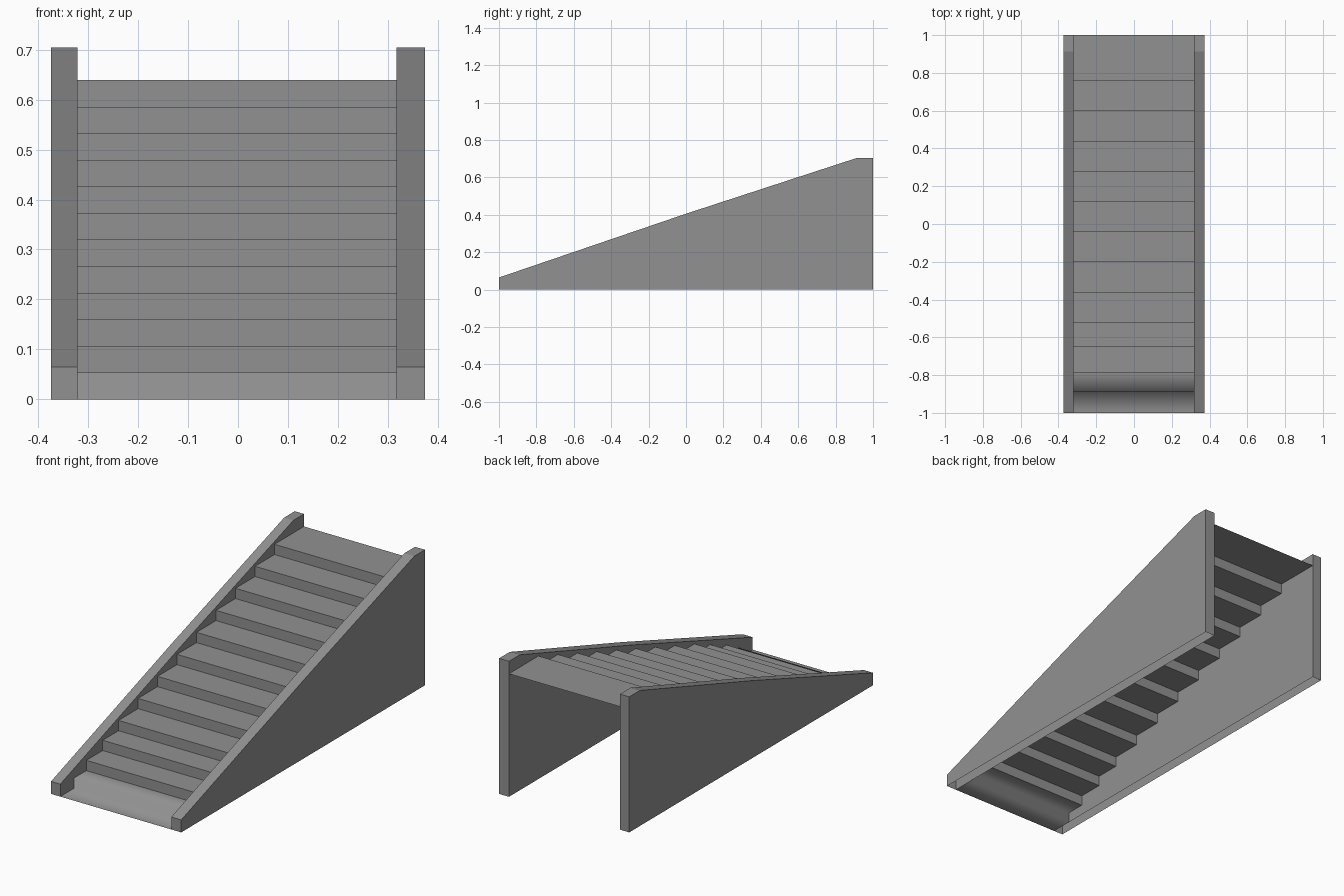
import bpy
import bmesh

if "Cube" in bpy.data.objects:
    bpy.data.objects.remove(bpy.data.objects["Cube"])

# Dark grey for every part
grey = bpy.data.materials.new("dark_grey")
grey.diffuse_color = (0.285, 0.285, 0.285, 1)
grey.use_nodes = True
grey.node_tree.nodes["Principled BSDF"].inputs["Base Color"].default_value = grey.diffuse_color


def finish(name, bm):
    mesh = bpy.data.meshes.new(name)
    bm.to_mesh(mesh)
    bm.free()
    mesh.materials.append(grey)
    obj = bpy.data.objects.new(name, mesh)
    bpy.context.collection.objects.link(obj)
    return obj


def side_wall(name, x0, x1):
    """Side profile extruded across x, hollow and open underneath."""
    profile = [(-1, 0), (1, 0), (1, 0.704), (0.913, 0.704), (0, 0.406), (-1, 0.065)]
    bm = bmesh.new()
    face = bm.faces.new([bm.verts.new((x0, y, z)) for y, z in profile])
    ext = bmesh.ops.extrude_face_region(bm, geom=[face])
    moved = [g for g in ext["geom"] if isinstance(g, bmesh.types.BMVert)]
    bmesh.ops.translate(bm, verts=moved, vec=(x1 - x0, 0, 0))
    bmesh.ops.recalc_face_normals(bm, faces=bm.faces)
    bottom = [f for f in bm.faces if all(v.co.z < 0.001 for v in f.verts)]
    bmesh.ops.delete(bm, geom=bottom, context='FACES_ONLY')
    return finish(name, bm)


# Side walls
side_wall("left_wall", -0.374, -0.321)
side_wall("right_wall", 0.317, 0.374)

# Stair sheet: open below, short steps at the foot, then an even run
risers = [-0.887, -0.786, -0.652] + [-0.522 + 0.16 * i for i in range(9)]
rise = 0.639 / len(risers)
path = [(-1, 0)]
for i, y in enumerate(risers):
    path += [(y, i * rise), (y, (i + 1) * rise)]
path.append((1, len(risers) * rise))

bm = bmesh.new()
rows = [[bm.verts.new((x, y, z)) for x in (-0.321, 0.317)] for y, z in path]
for i, (a, b) in enumerate(zip(rows, rows[1:])):
    face = bm.faces.new((a[0], a[1], b[1], b[0]))
    face.smooth = i < 3  # the foot of the stair is softly shaded
finish("stair_treads", bm)
